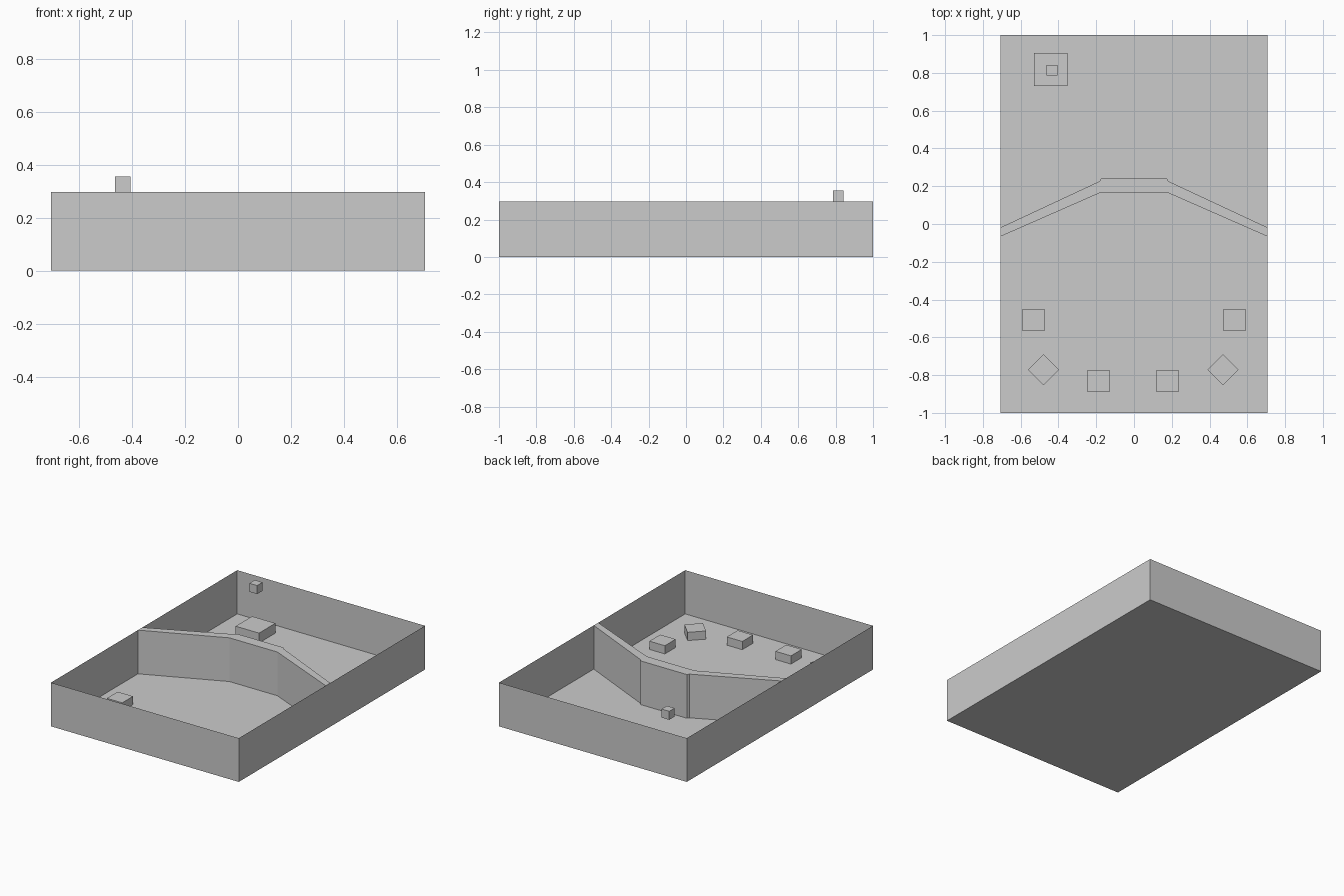
import bpy, bmesh
from math import radians
from mathutils import Matrix, Vector

if "Cube" in bpy.data.objects:
    bpy.data.objects.remove(bpy.data.objects["Cube"])

HALF_X, HALF_Y, WALL_H = 0.706, 1.0, 0.297


def finish(name, bm):
    bmesh.ops.recalc_face_normals(bm, faces=bm.faces)
    mesh = bpy.data.meshes.new(name)
    bm.to_mesh(mesh)
    bm.free()
    obj = bpy.data.objects.new(name, mesh)
    bpy.context.collection.objects.link(obj)
    return obj


def box(name, center, size, base=0.0, turn=0.0):
    # box resting on height "base"
    bm = bmesh.new()
    bmesh.ops.create_cube(bm, size=1, matrix=Matrix.Diagonal((*size, 1)))
    obj = finish(name, bm)
    obj.location = (*center, base + size[2] / 2)
    obj.rotation_euler.z = radians(turn)
    return obj


def prism(name, outline, height, cap=True):
    # extrude a floor outline upward, optionally left open on top
    bm = bmesh.new()
    floor = bm.faces.new([bm.verts.new((x, y, 0)) for x, y in outline])
    if cap:
        geom = bmesh.ops.extrude_face_region(bm, geom=[floor], use_keep_orig=True)["geom"]
    else:
        geom = bmesh.ops.extrude_edge_only(bm, edges=bm.edges[:])["geom"]
    verts = [g for g in geom if isinstance(g, bmesh.types.BMVert)]
    bmesh.ops.translate(bm, verts=verts, vec=Vector((0, 0, height)))
    return finish(name, bm)


# open-topped room: floor and thin outer walls
prism("room_shell", [(-HALF_X, -HALF_Y), (HALF_X, -HALF_Y),
                     (HALF_X, HALF_Y), (-HALF_X, HALF_Y)], WALL_H, cap=False)

# angled dividing wall, mirrored across x
half = [(0.18, 0.165), (HALF_X, -0.066), (HALF_X, -0.018), (0.183, 0.226), (0.175, 0.24)]
prism("dividing_wall", half + [(-x, y) for x, y in reversed(half)], WALL_H)

# low blocks arranged in an arc near the front
for side, label in ((-1, "left"), (1, "right")):
    for i, (x, y, turn) in enumerate([(0.532, -0.508, 0), (0.475, -0.772, 45), (0.183, -0.832, 0)]):
        cx = side * x - (0.004 if i else 0) - (0.002 if i == 2 else 0)
        box(f"block_{label}_{i + 1}", (cx, y), (0.116, 0.116, 0.056), turn=turn)

# large block at the back with a small cube hovering above it
box("back_block", (-0.441, 0.818), (0.176, 0.176, 0.067))
box("floating_cube", (-0.435, 0.814), (0.058, 0.058, 0.058), base=0.297)
